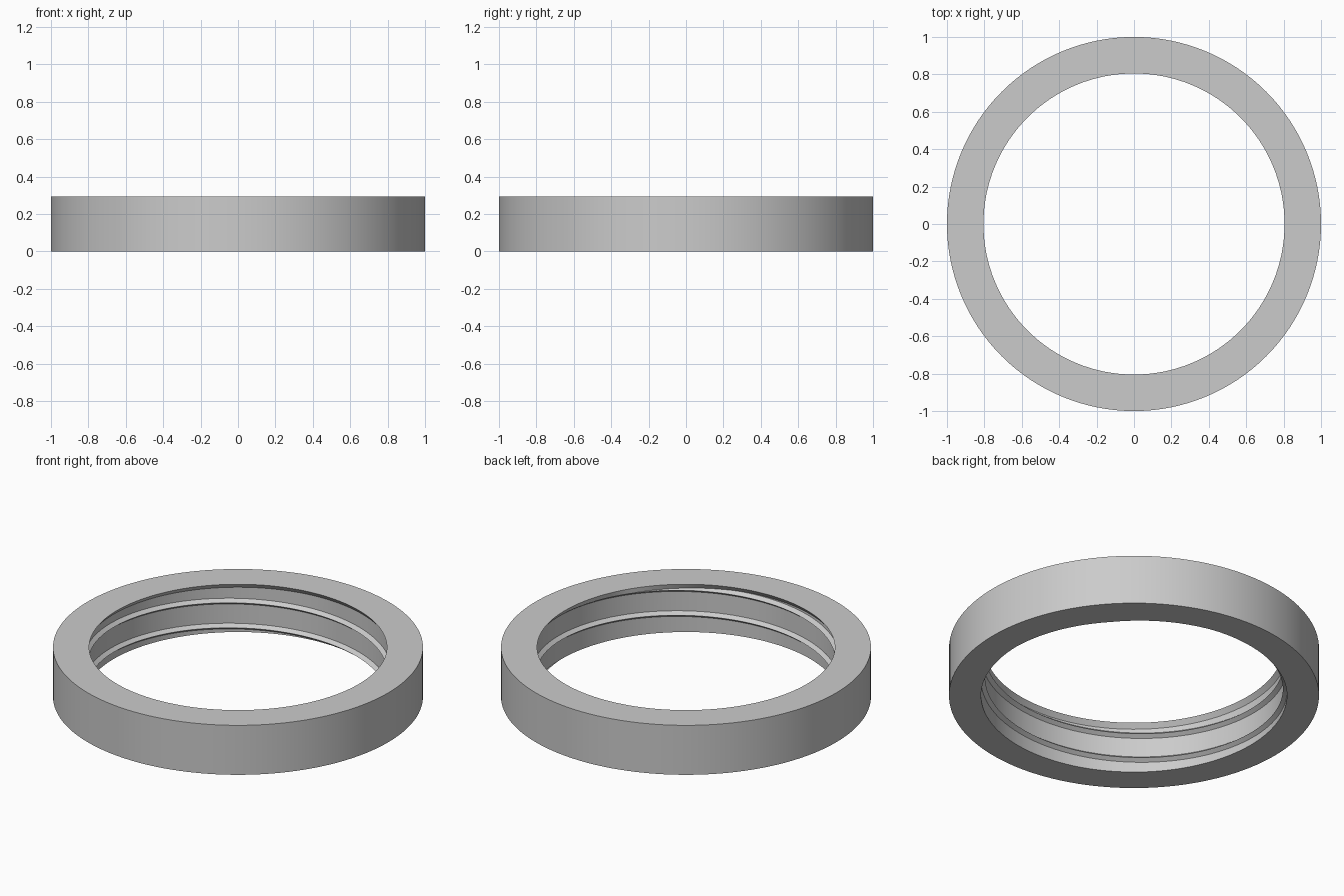
import bpy
import bmesh
import math

cube = bpy.data.objects.get("Cube")
if cube:
    bpy.data.objects.remove(cube, do_unlink=True)

# Overall sizes
SEGMENTS = 128
OUTER, ROOT, CREST = 1.0, 0.827, 0.805
HEIGHT, LIP_FOOT = 0.295, 0.267
PITCH, HALF_RIDGE = 0.149, 0.017
START = -0.017  # height of the first ridge at angle zero

# Plain grey material
grey = bpy.data.materials.new("plain grey")
grey.use_nodes = True
colour = (0.6, 0.6, 0.6, 1)
grey.diffuse_color = colour
grey.node_tree.nodes["Principled BSDF"].inputs["Base Color"].default_value = colour


def cross_section(turn):
    """Closed (radius, height) outline of the ring after a part of a turn."""
    crests = [START + PITCH * (turn + k) for k in range(-1, 3)]

    def bore_radius(z):
        ridge = max(1 - abs(z - c) / HALF_RIDGE for c in crests)
        return ROOT - (ROOT - CREST) * max(0, ridge)

    heights = [0]
    for c in crests:
        for z in (c - HALF_RIDGE, c, c + HALF_RIDGE):
            heights.append(min(max(z, 0), LIP_FOOT))
    heights.append(LIP_FOOT)
    bore = [(bore_radius(z), z) for z in heights]
    return bore + [(CREST, HEIGHT), (OUTER, HEIGHT), (OUTER, 0)]


# Ring with a helical ridge around its bore
bm = bmesh.new()
columns = []
for i in range(SEGMENTS + 1):
    turn = i / SEGMENTS
    a = math.tau * turn
    columns.append([bm.verts.new((r * math.cos(a), r * math.sin(a), z))
                    for r, z in cross_section(turn)])
for left, right in zip(columns, columns[1:]):
    for j in range(len(left)):
        k = (j + 1) % len(left)
        bm.faces.new((left[j], left[k], right[k], right[j]))
bmesh.ops.remove_doubles(bm, verts=bm.verts, dist=0.00002)
bmesh.ops.dissolve_degenerate(bm, edges=bm.edges, dist=0.00002)
bmesh.ops.recalc_face_normals(bm, faces=bm.faces)

mesh = bpy.data.meshes.new("threaded_ring")
bm.to_mesh(mesh)
bm.free()
mesh.materials.append(grey)
ring = bpy.data.objects.new("threaded_ring", mesh)
bpy.context.collection.objects.link(ring)

# Smooth round walls, crisp edges
bpy.ops.object.select_all(action="DESELECT")
ring.select_set(True)
bpy.context.view_layer.objects.active = ring
bpy.ops.object.shade_smooth_by_angle(angle=math.radians(25))
